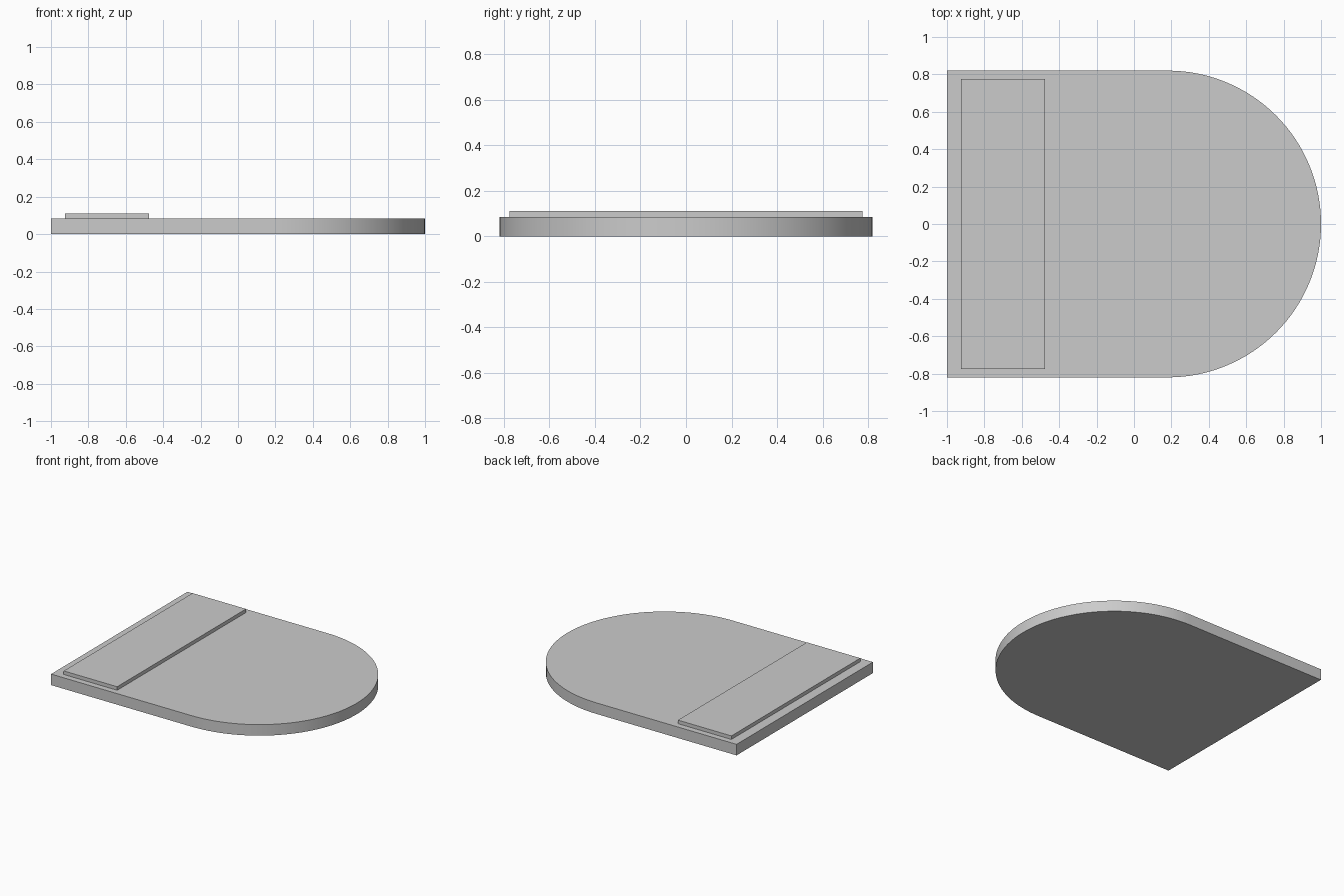
import bpy, bmesh, math

if "Cube" in bpy.data.objects:
    bpy.data.objects.remove(bpy.data.objects["Cube"])


def slab(name, outline, z0, z1):
    """Extrude a flat outline (counter-clockwise) from z0 to z1."""
    bm = bmesh.new()
    face = bm.faces.new([bm.verts.new((x, y, z0)) for x, y in outline])
    ext = bmesh.ops.extrude_face_region(bm, geom=[face], use_keep_orig=True)
    for v in ext["geom"]:
        if isinstance(v, bmesh.types.BMVert):
            v.co.z = z1
    bmesh.ops.recalc_face_normals(bm, faces=bm.faces[:])
    mesh = bpy.data.meshes.new(name)
    bm.to_mesh(mesh)
    bm.free()
    ob = bpy.data.objects.new(name, mesh)
    bpy.context.collection.objects.link(ob)
    return ob


# Base plate: straight back, semicircular nose
R, CX, N = 0.82, 0.18, 64
arc = [(CX + R * math.cos(a), R * math.sin(a))
       for a in (-math.pi / 2 + math.pi * i / N for i in range(N + 1))]
base = slab("base_plate", [(-1, R), (-1, -R)] + arc, 0, 0.084)

# Smooth the round rim, keep the top and bottom edges sharp
bpy.context.view_layer.objects.active = base
base.select_set(True)
bpy.ops.object.shade_smooth_by_angle(angle=math.radians(30))

# Raised strip across the straight end
slab("raised_strip", [(-0.925, -0.775), (-0.475, -0.775),
                      (-0.475, 0.775), (-0.925, 0.775)], 0.084, 0.111)
